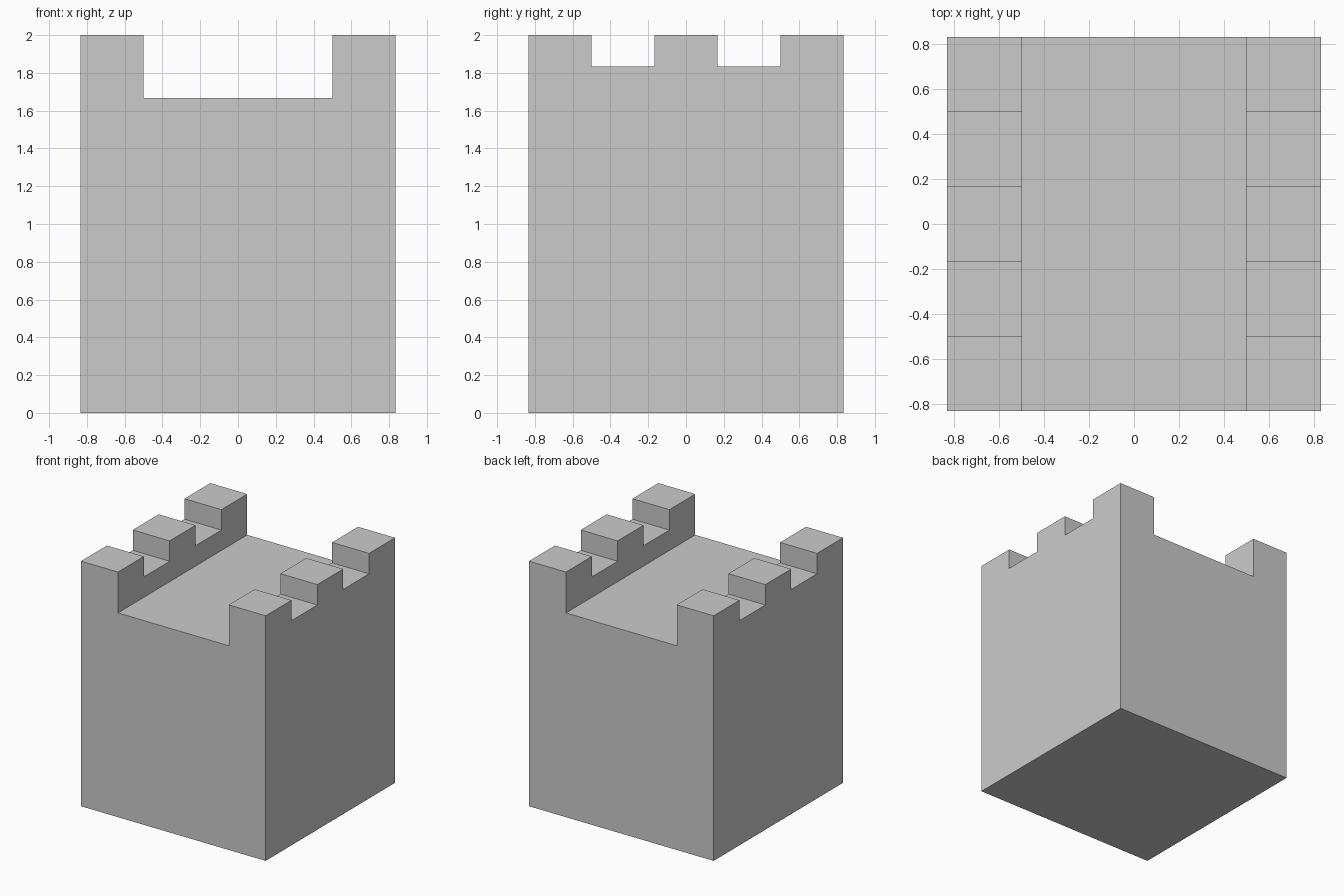
import bpy

if "Cube" in bpy.data.objects:
    bpy.data.objects.remove(bpy.data.objects["Cube"])

U = 1 / 3          # module: merlon width
HALF = 2.5 * U     # half width of the tower
TOP = 2.0


def box(name, x, y, z):
    """Box from (min, max) ranges on each axis."""
    spans = (x, y, z)
    bpy.ops.mesh.primitive_cube_add(size=1, location=[(a + b) / 2 for a, b in spans])
    ob = bpy.context.object
    ob.name = name
    ob.scale = [b - a for a, b in spans]
    bpy.ops.object.transform_apply(location=True, rotation=False, scale=True)
    return ob


def carve(target, cutter):
    """Subtract the cutter from the target, then discard it."""
    mod = target.modifiers.new("carve", 'BOOLEAN')
    mod.operation = 'DIFFERENCE'
    mod.solver = 'EXACT'
    mod.object = cutter
    bpy.context.view_layer.objects.active = target
    bpy.ops.object.modifier_apply(modifier=mod.name)
    bpy.data.objects.remove(cutter, do_unlink=True)


# Solid tower block
tower = box("castle_tower", (-HALF, HALF), (-HALF, HALF), (0, TOP))

# Roof walkway, open at front and back
carve(tower, box("walkway_cutter", (-1.5 * U, 1.5 * U), (-1, 1), (TOP - U, TOP + 1)))

# Two notches across both side parapets
for s in (-1, 1):
    carve(tower, box("notch_cutter", (-1, 1), (s * U - U / 2, s * U + U / 2),
                     (TOP - U / 2, TOP + 1)))

tower.data.shade_flat()
